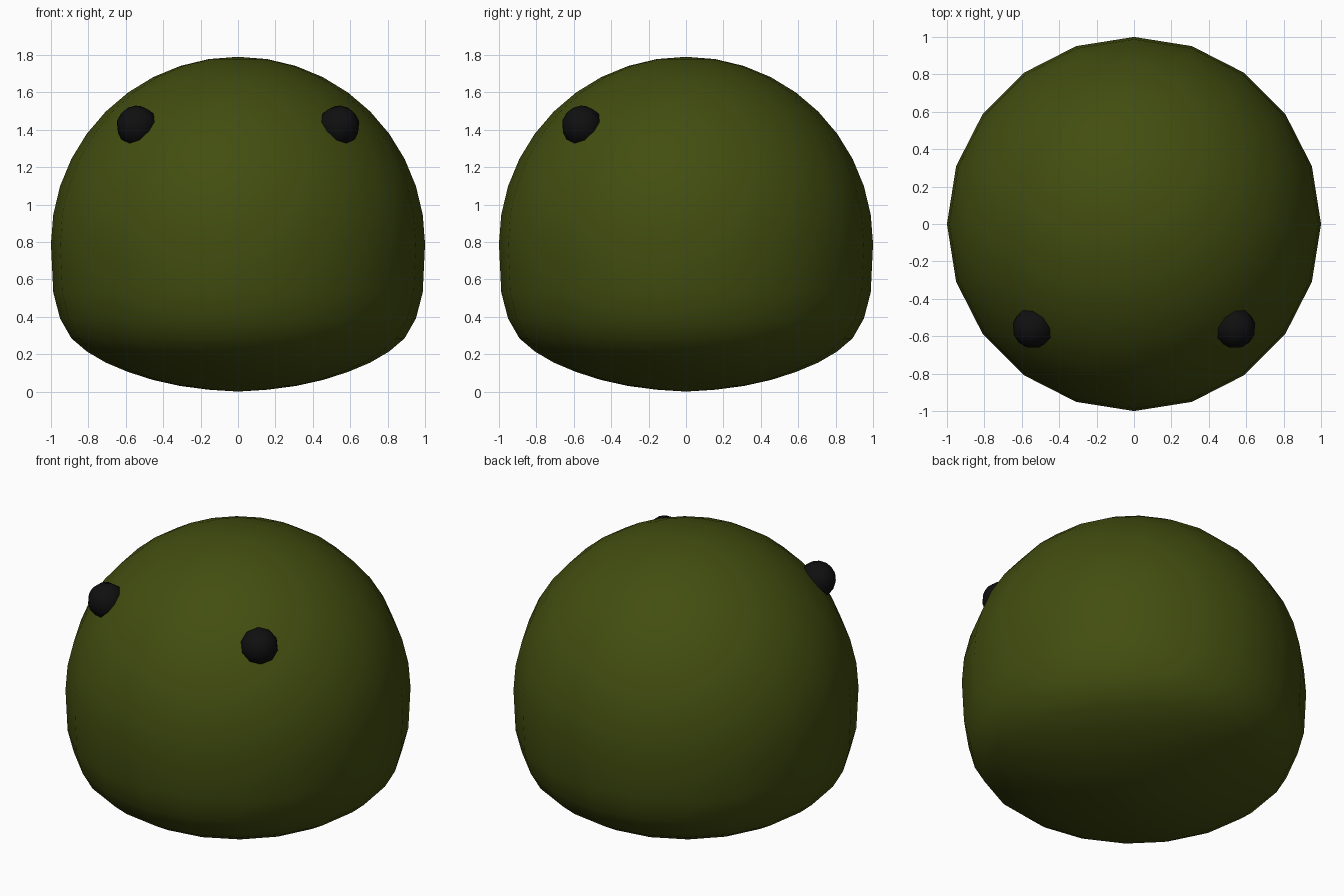
import bpy, bmesh, math
from mathutils import Vector

cube = bpy.data.objects.get("Cube")
if cube:
    bpy.data.objects.remove(cube, do_unlink=True)


def material(name, rgb):
    m = bpy.data.materials.new(name)
    m.use_nodes = True
    m.diffuse_color = (*rgb, 1)
    bsdf = m.node_tree.nodes["Principled BSDF"]
    bsdf.inputs["Base Color"].default_value = (*rgb, 1)
    bsdf.inputs["Roughness"].default_value = 0.8
    return m


def add_object(name, bm, mat):
    bmesh.ops.recalc_face_normals(bm, faces=bm.faces)
    for f in bm.faces:
        f.smooth = True
    mesh = bpy.data.meshes.new(name)
    bm.to_mesh(mesh)
    bm.free()
    mesh.materials.append(mat)
    ob = bpy.data.objects.new(name, mesh)
    bpy.context.collection.objects.link(ob)
    return ob


olive = material("olive green", (0.055, 0.075, 0.005))
black = material("eye black", (0.005, 0.005, 0.005))

# Body: a 20-sided ball whose lower half is flattened ring by ring
EQUATOR, RINGS = 0.79, 20
lower_z = [0.53, 0.39, 0.285, 0.215, 0.155, 0.105, 0.062, 0.03, 0.01, 0.0]
bm = bmesh.new()
bmesh.ops.create_uvsphere(bm, u_segments=20, v_segments=RINGS, radius=1)
for v in bm.verts:
    ring = round(math.acos(max(-1, min(1, v.co.z))) / math.pi * RINGS)
    v.co.z = EQUATOR + v.co.z if ring <= 10 else lower_z[ring - 11]
add_object("body", bm, olive)

# Eyes: small balls half sunk in the surface, facing outwards
for side, name in ((1, "left_eye"), (-1, "right_eye")):
    bm = bmesh.new()
    bmesh.ops.create_uvsphere(bm, u_segments=10, v_segments=8, radius=0.11)
    eye = add_object(name, bm, black)
    eye.location = (side * 0.54, -0.555, 1.42)
    outward = Vector(eye.location) - Vector((0, 0, EQUATOR))
    eye.rotation_euler = outward.to_track_quat("Z", "Y").to_euler()
